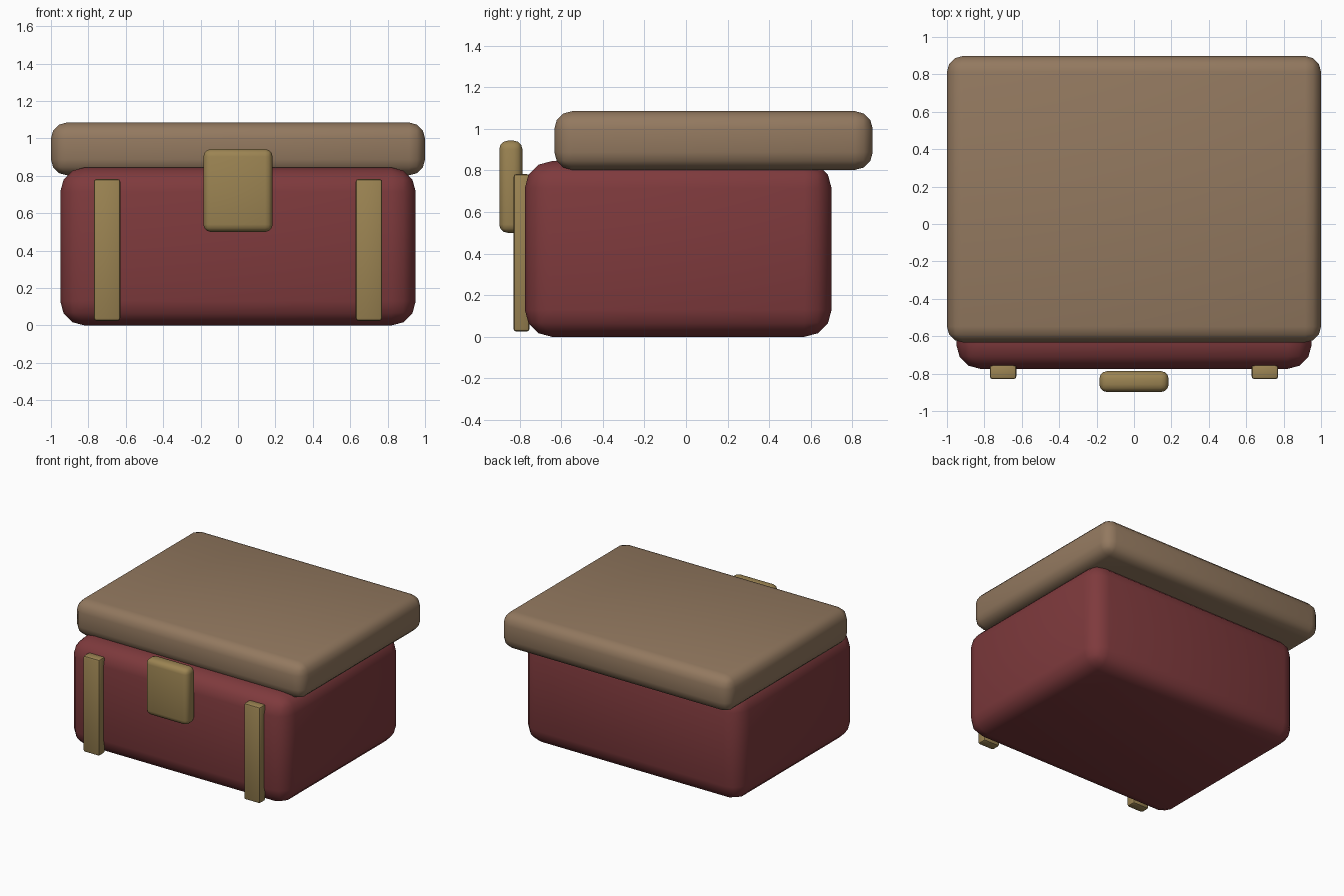
import bpy

if "Cube" in bpy.data.objects:
    bpy.data.objects.remove(bpy.data.objects["Cube"])


def material(name, color):
    m = bpy.data.materials.new(name)
    m.diffuse_color = (*color, 1)
    m.use_nodes = True
    m.node_tree.nodes["Principled BSDF"].inputs["Base Color"].default_value = m.diffuse_color
    return m


def rounded_box(name, lo, hi, bevel, segments, mat):
    bpy.ops.mesh.primitive_cube_add(size=1, location=[(a + b) / 2 for a, b in zip(lo, hi)])
    ob = bpy.context.object
    ob.name = name
    ob.scale = [b - a for a, b in zip(lo, hi)]
    bpy.ops.object.transform_apply(location=False, rotation=False, scale=True)
    mod = ob.modifiers.new("Rounded edges", 'BEVEL')
    mod.width = bevel
    mod.segments = segments
    mod.limit_method = 'NONE'
    bpy.ops.object.modifier_apply(modifier=mod.name)
    ob.data.materials.append(mat)
    bpy.ops.object.shade_smooth_by_angle(angle=0.7)
    return ob


red = material("red_leather", (0.21, 0.042, 0.046))
tan = material("tan_lid", (0.29, 0.19, 0.115))
brass = material("brass", (0.33, 0.23, 0.085))

# Chest body and the lid, which is slid backwards
rounded_box("body", (-0.95, -0.775, 0), (0.95, 0.70, 0.845), 0.13, 3, red)
rounded_box("lid", (-1, -0.633, 0.803), (1, 0.898, 1.085), 0.085, 3, tan)

# Front latch plate
rounded_box("latch", (-0.185, -0.898, 0.50), (0.185, -0.787, 0.943), 0.04, 3, brass)

# Pair of front straps
for side, x in (("left", -0.70), ("right", 0.70)):
    rounded_box(side + "_strap", (x - 0.071, -0.83, 0.025), (x + 0.071, -0.752, 0.783), 0.015, 2, brass)
